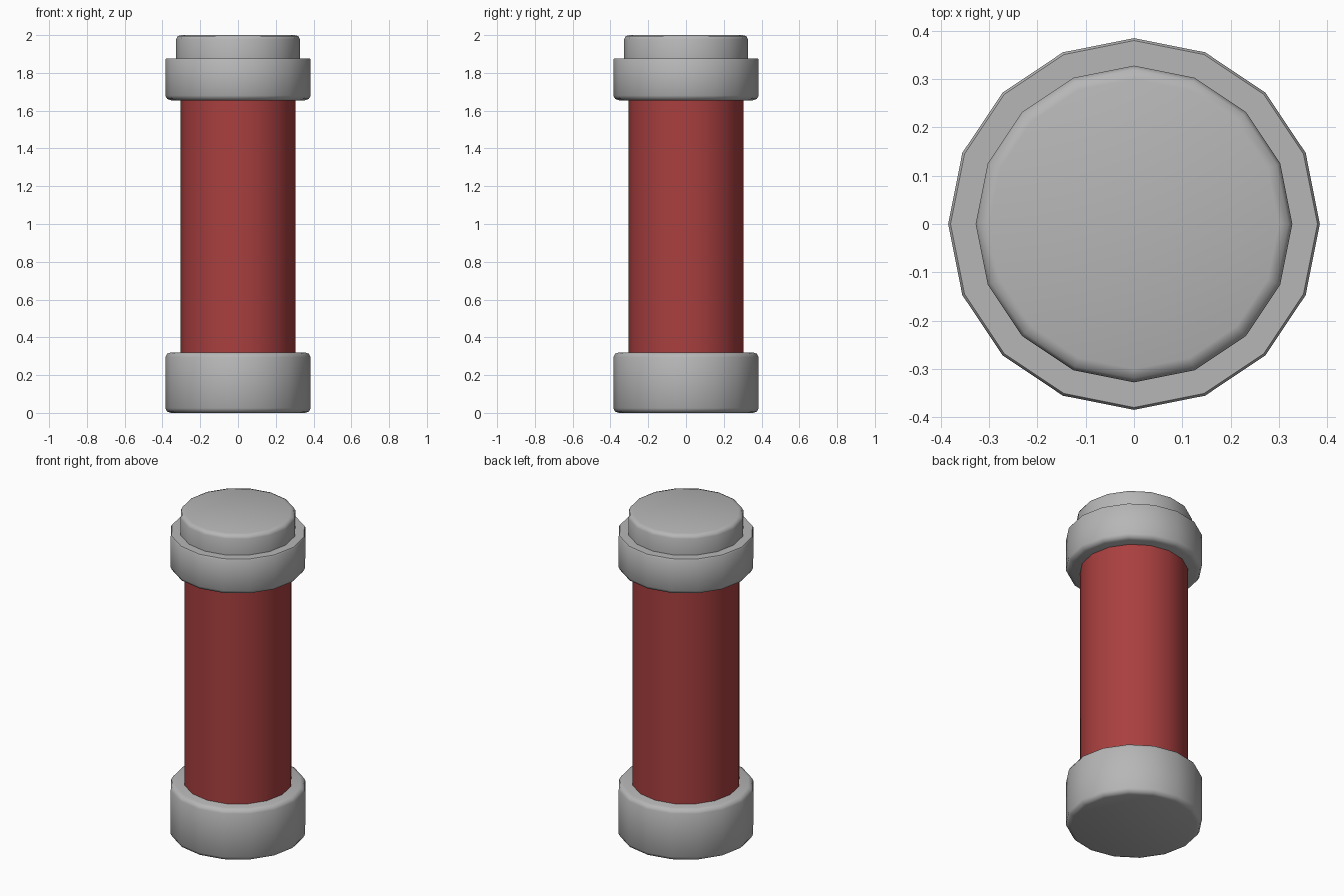
import bpy
import math

SIDES = 16

default = bpy.data.objects.get("Cube")
if default:
    bpy.data.objects.remove(default, do_unlink=True)


def make_material(name, rgb):
    mat = bpy.data.materials.new(name)
    mat.use_nodes = True
    mat.diffuse_color = (*rgb, 1)
    mat.node_tree.nodes["Principled BSDF"].inputs["Base Color"].default_value = (*rgb, 1)
    return mat


def lathe(name, profile, mat):
    """Turn a (radius, height) profile around z and close both ends."""
    verts, faces = [], []
    for r, z in profile:
        for i in range(SIDES):
            a = math.tau * i / SIDES
            verts.append((r * math.cos(a), r * math.sin(a), z))
    for k in range(len(profile) - 1):
        lo, hi = k * SIDES, (k + 1) * SIDES
        for i in range(SIDES):
            j = (i + 1) % SIDES
            faces.append((lo + i, lo + j, hi + j, hi + i))
    faces.append(tuple(reversed(range(SIDES))))
    faces.append(tuple(range(len(verts) - SIDES, len(verts))))
    mesh = bpy.data.meshes.new(name)
    mesh.from_pydata(verts, [], faces)
    mesh.materials.append(mat)
    obj = bpy.data.objects.new(name, mesh)
    bpy.context.collection.objects.link(obj)
    bpy.ops.object.select_all(action='DESELECT')
    obj.select_set(True)
    bpy.context.view_layer.objects.active = obj
    bpy.ops.object.shade_smooth_by_angle(angle=math.radians(50))
    return obj


grey = make_material("metal grey", (0.47, 0.47, 0.47))
red = make_material("tube red", (0.40, 0.05, 0.05))

# Central tube, its ends hidden inside the caps
lathe("tube", [(0.305, 0.25), (0.305, 1.72)], red)

# Bottom cap with softened rims
lathe("bottom_cap", [(0.355, 0), (0.375, 0.007), (0.385, 0.025),
                     (0.385, 0.295), (0.375, 0.313), (0.355, 0.32)], grey)

# Top cap: wide collar with a narrower stepped lid
lathe("top_cap", [(0.355, 1.655), (0.375, 1.662), (0.385, 1.68),
                  (0.385, 1.87), (0.38, 1.877), (0.328, 1.877),
                  (0.328, 1.978), (0.32, 1.994), (0.30, 2.0)], grey)
